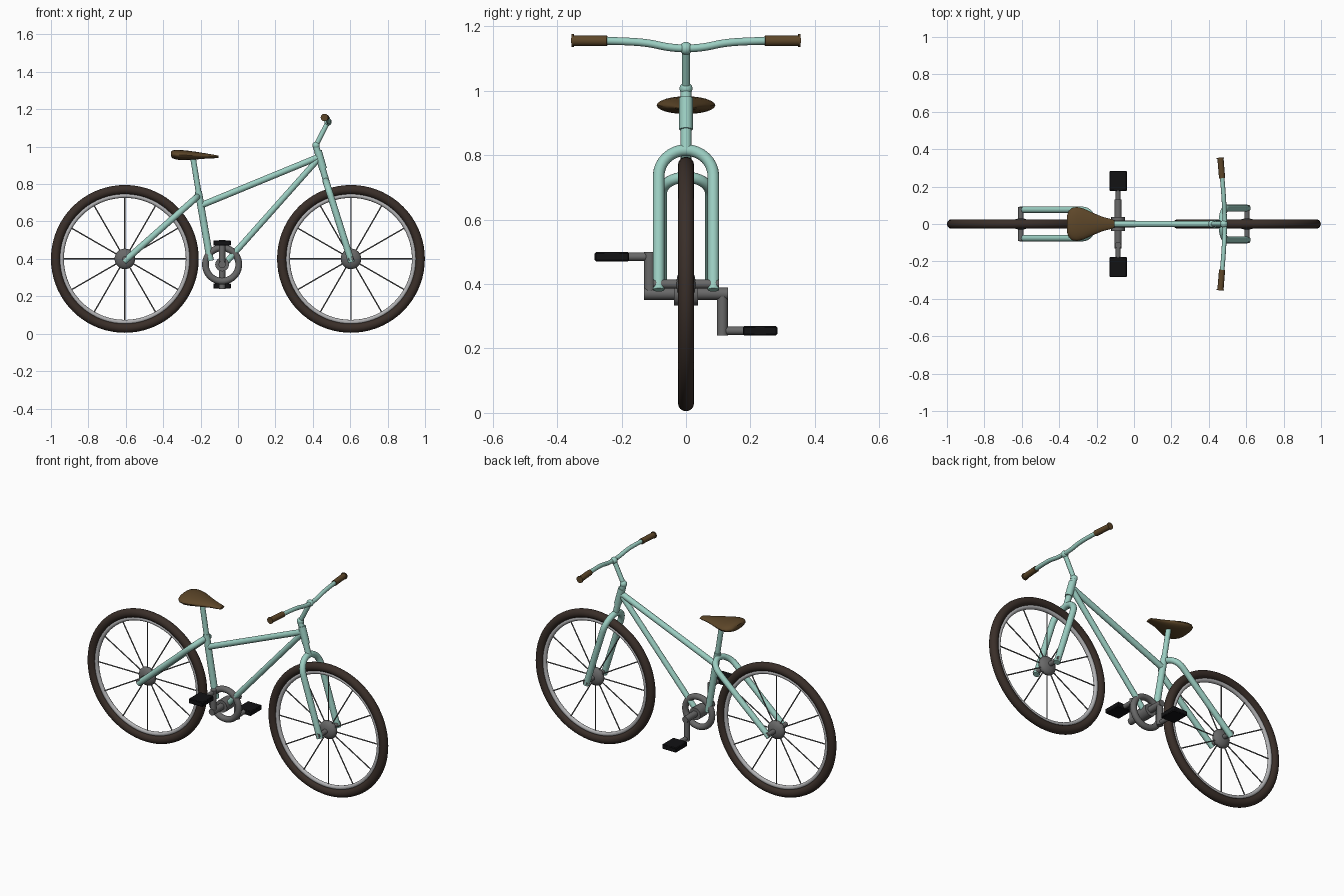
import bpy, bmesh, math
from mathutils import Vector

if "Cube" in bpy.data.objects:
    bpy.data.objects.remove(bpy.data.objects["Cube"])


def mat(name, rgb):
    m = bpy.data.materials.new(name)
    m.diffuse_color = (*rgb, 1)
    m.use_nodes = True
    m.node_tree.nodes["Principled BSDF"].inputs["Base Color"].default_value = m.diffuse_color
    return m


MINT = mat("mint paint", (0.33, 0.62, 0.54))
TYRE = mat("dark brown rubber", (0.042, 0.028, 0.022))
LEATHER = mat("brown leather", (0.11, 0.062, 0.022))
STEEL = mat("grey steel", (0.14, 0.14, 0.14))
RIM = mat("light rim metal", (0.45, 0.45, 0.46))
BLACK = mat("black pedal", (0.006, 0.006, 0.007))


def finish(ob, name, material):
    ob.name = name
    ob.data.materials.clear()
    ob.data.materials.append(material)
    bpy.ops.object.select_all(action='DESELECT')
    ob.select_set(True)
    bpy.context.view_layer.objects.active = ob
    bpy.ops.object.shade_smooth_by_angle(angle=math.radians(40))
    return ob


def tube(name, pts, r, material, smooth=False):
    """Round capped tube through points."""
    cu = bpy.data.curves.new(name, 'CURVE')
    cu.dimensions = '3D'
    cu.bevel_depth = r
    cu.bevel_resolution = 6
    cu.use_fill_caps = True
    if smooth:
        sp = cu.splines.new('BEZIER')
        sp.bezier_points.add(len(pts) - 1)
        for bp, p in zip(sp.bezier_points, pts):
            bp.co = p
            bp.handle_left_type = bp.handle_right_type = 'AUTO'
    else:
        sp = cu.splines.new('POLY')
        sp.points.add(len(pts) - 1)
        for q, p in zip(sp.points, pts):
            q.co = (*p, 1)
    ob = bpy.data.objects.new(name, cu)
    bpy.context.collection.objects.link(ob)
    bpy.ops.object.select_all(action='DESELECT')
    ob.select_set(True)
    bpy.context.view_layer.objects.active = ob
    bpy.ops.object.convert(target='MESH')
    return finish(bpy.context.object, name, material)


def ball(name, loc, scale, material):
    bpy.ops.mesh.primitive_uv_sphere_add(segments=24, ring_count=14, radius=1, location=loc)
    ob = bpy.context.object
    ob.scale = scale
    return finish(ob, name, material)


def ring(name, loc, major, minor, material):
    bpy.ops.mesh.primitive_torus_add(location=loc, rotation=(math.pi / 2, 0, 0), major_radius=major,
                                     minor_radius=minor, major_segments=72, minor_segments=16)
    return finish(bpy.context.object, name, material)


def arch(name, foot, top, half, r):
    """Upside-down U of tube lying in the slanted plane from foot to top."""
    foot, top = Vector(foot), Vector(top)
    u = (top - foot).normalized()
    centre = top - u * half
    side = Vector((0, half, 0))
    pts = [foot - side]
    for i in range(17):
        a = math.pi * i / 16
        pts.append(centre - side * math.cos(a) + u * half * math.sin(a))
    pts.append(foot + side)
    return tube(name, pts, r, MINT)


# Wheels
for label, x, half in (("rear", -0.605, 0.09), ("front", 0.604, 0.102)):
    c = Vector((x, 0, 0.4))
    ring(label + "_tyre", c, 0.37, 0.025, TYRE)
    ring(label + "_rim", c, 0.338, 0.012, RIM)
    ball(label + "_hub", c, (0.055, 0.03, 0.055), STEEL)
    tube(label + "_axle", [c - Vector((0, half, 0)), c + Vector((0, half, 0))], 0.014, STEEL)
    for i in range(12):
        a = i * math.pi / 6
        d = Vector((math.cos(a), 0, math.sin(a)))
        tube(f"{label}_spoke_{i}", [c + d * 0.03, c + d * 0.335], 0.0035, STEEL)

# Frame
arch("front_fork", (0.607, 0, 0.382), (0.47, 0, 0.816), 0.085, 0.018)
arch("rear_stay", (-0.61, 0, 0.385), (-0.218, 0, 0.732), 0.076, 0.017)
tube("seat_tube", [(-0.148, 0, 0.39), (-0.212, 0, 0.76)], 0.019, MINT)
tube("seat_post", [(-0.205, 0, 0.72), (-0.242, 0, 0.95)], 0.015, MINT)
tube("top_tube", [(-0.2, 0, 0.685), (0.432, 0, 0.945)], 0.017, MINT)
tube("down_tube", [(-0.06, 0, 0.385), (0.43, 0, 0.935)], 0.016, MINT)
tube("head_tube", [(0.455, 0, 0.88), (0.427, 0, 0.978)], 0.021, MINT)
tube("steerer", [(0.472, 0, 0.815), (0.416, 0, 1.005)], 0.017, MINT)

# Handlebar
ball("stem_joint", (0.417, 0, 1.007), (0.02,) * 3, MINT)
tube("stem", [(0.417, 0, 1.007), (0.481, 0, 1.132)], 0.013, MINT)
ball("handlebar_clamp", (0.481, 0, 1.132), (0.02,) * 3, MINT)
half_bar = [(0.484, 0.05, 1.135), (0.481, 0.12, 1.148), (0.477, 0.18, 1.153), (0.463, 0.34, 1.156)]
tube("handlebar", [(x, -y, z) for x, y, z in reversed(half_bar)] + [(0.485, 0, 1.132)] + half_bar,
     0.012, MINT, True)
for s, label in ((-1, "right"), (1, "left")):
    tube(label + "_grip", [(0.471, s * 0.245, 1.155), (0.462, s * 0.354, 1.156)], 0.0165, LEATHER)
    tube(label + "_grip_end", [(0.4625, s * 0.348, 1.156), (0.462, s * 0.355, 1.156)], 0.02, LEATHER)

# Crankset
bx, bz = -0.085, 0.37
ring("chainring", (bx, 0, bz), 0.089, 0.018, STEEL)
tube("bracket_shell", [(bx, -0.037, bz), (bx, 0.037, bz)], 0.037, STEEL)
tube("crank_spindle", [(bx, -0.131, bz), (bx, 0.131, bz)], 0.019, STEEL)
for s, label in ((-1, "right"), (1, "left")):
    y, z = s * 0.113, bz - s * 0.115
    tube(label + "_crank", [(bx, y, bz), (bx, y, z - s * 0.015)], 0.017, STEEL)
    tube(label + "_pedal_axle", [(bx, y, z), (bx, s * 0.2, z)], 0.013, STEEL)
    bpy.ops.mesh.primitive_cube_add(size=1, location=(bx, s * 0.23, z))
    pedal = bpy.context.object
    pedal.scale = (0.094, 0.107, 0.029)
    bpy.ops.object.transform_apply(location=False, rotation=False, scale=True)
    bev = pedal.modifiers.new("bevel", 'BEVEL')
    bev.width = 0.004
    finish(pedal, label + "_pedal", BLACK)

# Seat: lofted oval sections (x, half width, middle z, half height)
sections = [(-0.358, 0.045, 0.96, 0.012), (-0.35, 0.07, 0.959, 0.021), (-0.33, 0.087, 0.957, 0.026),
            (-0.305, 0.091, 0.955, 0.027), (-0.27, 0.083, 0.954, 0.025), (-0.22, 0.06, 0.952, 0.02),
            (-0.17, 0.039, 0.95, 0.014), (-0.125, 0.027, 0.947, 0.009), (-0.105, 0.02, 0.946, 0.006)]
bm = bmesh.new()
loops = []
for x, w, z, h in sections:
    loops.append([bm.verts.new((x, w * math.cos(i * math.pi / 12), z + h * math.sin(i * math.pi / 12)))
                  for i in range(24)])
for a, b in zip(loops, loops[1:]):
    for i in range(24):
        j = (i + 1) % 24
        bm.faces.new((a[i], a[j], b[j], b[i]))
bm.faces.new(loops[0])
bm.faces.new(loops[-1])
bmesh.ops.recalc_face_normals(bm, faces=bm.faces)
me = bpy.data.meshes.new("seat")
bm.to_mesh(me)
bm.free()
seat = bpy.data.objects.new("seat", me)
bpy.context.collection.objects.link(seat)
finish(seat, "seat", LEATHER)
